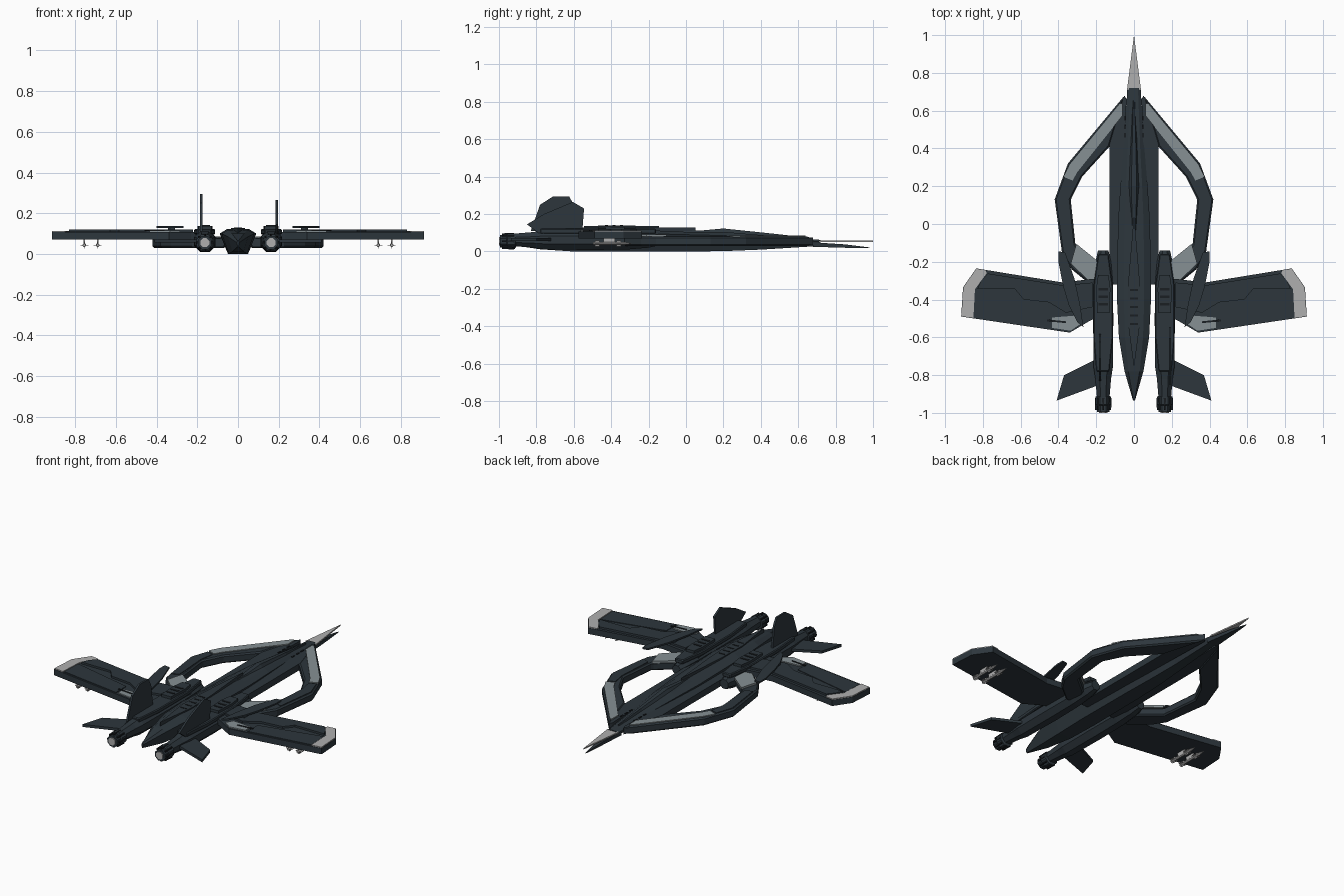
import bpy, bmesh, math


def material(name, rgb):
    m = bpy.data.materials.new(name)
    m.diffuse_color = (*rgb, 1)
    return m


HULL = material("dark_slate", (0.026, 0.037, 0.046))
BLACK = material("near_black", (0.010, 0.013, 0.016))
GREY = material("blue_grey", (0.24, 0.28, 0.295))
LIGHT = material("light_grey", (0.43, 0.43, 0.43))


def loft(name, rings, mat):
    """Skin a list of equal-length point rings and cap both ends."""
    bm = bmesh.new()
    vs = [[bm.verts.new(p) for p in r] for r in rings]
    n = len(rings[0])
    for a, b in zip(vs, vs[1:]):
        for i in range(n):
            bm.faces.new((a[i], a[(i + 1) % n], b[(i + 1) % n], b[i]))
    bm.faces.new(vs[0])
    bm.faces.new(vs[-1])
    bmesh.ops.recalc_face_normals(bm, faces=bm.faces)
    me = bpy.data.meshes.new(name)
    bm.to_mesh(me)
    bm.free()
    me.materials.append(mat)
    ob = bpy.data.objects.new(name, me)
    bpy.context.collection.objects.link(ob)
    return ob


def plate(name, outline, z0, z1, mat, bevel=0):
    """Flat slab from an x-y outline."""
    ob = loft(name, [[(x, y, z) for x, y in outline] for z in (z0, z1)], mat)
    if bevel:
        m = ob.modifiers.new("chamfer", "BEVEL")
        m.width, m.segments = bevel, 1
    return ob


def pair(name, outline, z0, z1, mat, bevel=0):
    for s, side in ((-1, "left"), (1, "right")):
        plate(f"{side}_{name}", [(s * x, y) for x, y in outline], z0, z1, mat, bevel)


def box(x0, x1, y0, y1):
    return [(x0, y0), (x1, y0), (x1, y1), (x0, y1)]


def tube(name, cx, cz, stations, mat, n=8, sx=1.0):
    """Faceted round body along y; stations are (y, radius)."""
    step = 2 * math.pi / n
    loft(name, [[(cx + sx * r * math.cos(step * (i + .5)), y, cz + r * math.sin(step * (i + .5)))
                 for i in range(n)] for y, r in stations], mat)


# Fuselage: hexagonal sections (y, half width, bottom, waist, top)
rings = []
for y, w, zb, zm, zt in [
        (.72, .035, .03, .052, .062), (.4, .055, .01, .075, .088), (.2, .072, .002, .085, .105),
        (0, .085, 0, .09, .105), (-.4, .09, 0, .1, .122), (-.6, .08, 0, .1, .118),
        (-.78, .05, .012, .085, .1), (-.935, .005, .035, .055, .065)]:
    rings.append([(-.55 * w, y, zb), (.55 * w, y, zb), (w, y, zm),
                  (.6 * w, y, zt), (-.6 * w, y, zt), (-w, y, zm)])
loft("fuselage", rings, HULL)

# Canopy
loft("canopy", [[(-w, y, z0), (w, y, z0), (.4 * w, y, z1), (-.4 * w, y, z1)]
                for y, w, z0, z1 in [(.66, .006, .05, .074), (.45, .022, .07, .097),
                                     (.2, .036, .09, .123), (.08, .028, .09, .112),
                                     (-.1, .01, .09, .108)]], HULL)

# Dorsal spine and vents
plate("dorsal_spine", [(0, .05), (.03, -.3), (.035, -.5), (0, -.76), (-.035, -.5), (-.03, -.3)],
      .095, .127, HULL)
for i in range(5):
    y = -.35 - .045 * i
    plate(f"spine_vent_{i}", box(-.02, .02, y - .005, y + .005), .125, .129, BLACK)

# Nose spikes
plate("upper_nose_spike", [(-.037, .71), (.037, .71), (0, 1)], .05, .058, LIGHT)
loft("lower_nose_spike", [[(-w, y, z0), (w, y, z0), (w, y, z1), (-w, y, z1)]
                          for y, w, z0, z1 in [(.68, .034, .025, .049), (.85, .016, .02, .038),
                                               (.98, .001, .018, .022)]], HULL)

# Strakes beside the fuselage, running into the front of the ring
pair("strake", [(.04, .66), (.05, .68), (.13, .5), (.13, -.32), (.07, -.32)], .035, .075, HULL)
for i in range(3):
    y = .56 - .045 * i
    pair(f"strake_slot_{i}", box(.043, .052, y - .012, y + .012), .075, .079, BLACK)

# Forward wing ring
pair("ring_arm", [(.05, .68), (.35, .32), (.42, .13), (.38, -.16), (.33, -.24), (.22, -.33),
                  (.14, -.32), (.2, -.2), (.31, -.11), (.335, .13), (.275, .25), (.13, .41)],
     .03, .08, HULL, .008)
pair("ring_front_panel", [(.06, .64), (.078, .635), (.34, .315), (.375, .25), (.325, .23),
                          (.3, .275), (.06, .575)], .078, .085, GREY)
pair("ring_side_panel", [(.372, .235), (.408, .13), (.375, -.12), (.33, -.1), (.345, .13), (.33, .22)],
     .078, .084, HULL)
pair("ring_rear_panel", [(.305, -.105), (.2, -.19), (.17, -.3), (.23, -.31), (.335, -.21)],
     .078, .092, GREY)

# Main wings with raised panel, tip and flap plates
pair("wing", [(.12, -.29), (.22, -.29), (.375, -.31), (.835, -.235), (.905, -.335), (.915, -.49),
              (.34, -.575), (.23, -.51), (.12, -.47)], .07, .107, HULL)
pair("wing_raised_panel", [(.22, -.31), (.375, -.325), (.775, -.262), (.81, -.3), (.83, -.345),
                           (.63, -.345), (.585, -.4), (.45, -.415), (.36, -.47), (.22, -.44)],
     .106, .119, HULL)
pair("wing_rear_panel", [(.84, -.36), (.845, -.49), (.45, -.55), (.45, -.45)], .106, .111, HULL)
pair("wing_tip_plate", [(.835, -.238), (.903, -.336), (.913, -.488), (.85, -.497), (.842, -.345),
                        (.78, -.262), (.785, -.245)], .106, .113, LIGHT)
pair("wing_flap_plate", [(.435, -.495), (.31, -.485), (.285, -.53), (.335, -.565), (.435, -.55)],
     .106, .114, GREY)
pair("wing_flap_slot", [(.46, -.505), (.36, -.515), (.36, -.525), (.46, -.515)], .112, .117, BLACK)

# Leaf-shaped blades standing over the wing roots
pair("leaf_blade", [(.4, -.145), (.365, -.15), (.315, -.29), (.285, -.43), (.268, -.545), (.3, -.52),
                    (.345, -.43), (.375, -.33), (.4, -.2)], .127, .137, HULL)
pair("leaf_post", box(.31, .345, -.43, -.33), .1, .13, HULL)

# Engines
for s, side in ((-1, "left"), (1, "right")):
    cx = s * .163
    tube(f"{side}_nacelle", cx, .062, [(-.14, .03), (-.2, .045), (-.31, .055), (-.5, .058), (-.76, .055),
                                       (-.82, .045), (-.92, .036)], HULL)
    tube(f"{side}_nozzle", cx, .055, [(-.91, .036), (-.915, .044), (-.955, .044), (-.96, .036),
                                      (-.995, .036)], HULL)
    tube(f"{side}_exhaust", cx, .055, [(-.99, .024), (-1, .024)], LIGHT)
    for k in range(8):  # nozzle petals
        a = k * math.pi / 4
        x, z = cx + .038 * math.cos(a), .055 + .038 * math.sin(a)
        tube(f"{side}_nozzle_petal_{k}", x, z, [(-.92, .008), (-.985, .006)], BLACK, 4)

pair("nacelle_deck", [(.135, -.16), (.19, -.16), (.215, -.33), (.215, -.6), (.2, -.78), (.13, -.78),
                      (.112, -.6), (.112, -.33)], .095, .122, HULL, .005)
pair("nacelle_hump", [(.135, -.27), (.19, -.27), (.2, -.34), (.195, -.47), (.13, -.47), (.125, -.34)],
     .12, .138, HULL)
for i in range(3):
    y = -.345 - .04 * i
    pair(f"nacelle_vent_{i}", box(.137, .187, y - .007, y + .007), .136, .141, BLACK)

# Horizontal tails
pair("tailplane", [(.18, -.71), (.22, -.725), (.37, -.8), (.41, -.935), (.22, -.865), (.18, -.85)],
     .055, .071, HULL)

# Upright fins: the two differ in outline (y, z)
fins = {"left_fin": (-.18, [(-.83, .11), (-.78, .25), (-.71, .295), (-.625, .295), (-.6, .25), (-.58, .11)]),
        "right_fin": (.19, [(-.79, .1), (-.85, .145), (-.76, .2), (-.605, .265), (-.545, .23), (-.555, .1)])}
for name, (x, prof) in fins.items():
    loft(name, [[(x + d, y, z) for y, z in prof] for d in (-.006, .006)], HULL)

# Missiles under the wings
for s, side in ((-1, "left"), (1, "right")):
    for i, x in enumerate((.69, .755)):
        tag = f"{side}_missile_{i}"
        tube(tag, s * x, .043, [(-.497, .007), (-.49, .009), (-.33, .009), (-.29, .001)], LIGHT)
        for j, y in enumerate((-.475, -.36)):
            plate(f"{tag}_flat_fin_{j}", box(s * x - .02, s * x + .02, y - .012, y + .012),
                  .042, .045, LIGHT)
            plate(f"{tag}_upright_fin_{j}", box(s * x - .0015, s * x + .0015, y - .012, y + .012),
                  .027, .06, LIGHT)
        plate(f"{tag}_pylon", box(s * x - .004, s * x + .004, -.44, -.38), .045, .072, LIGHT)
